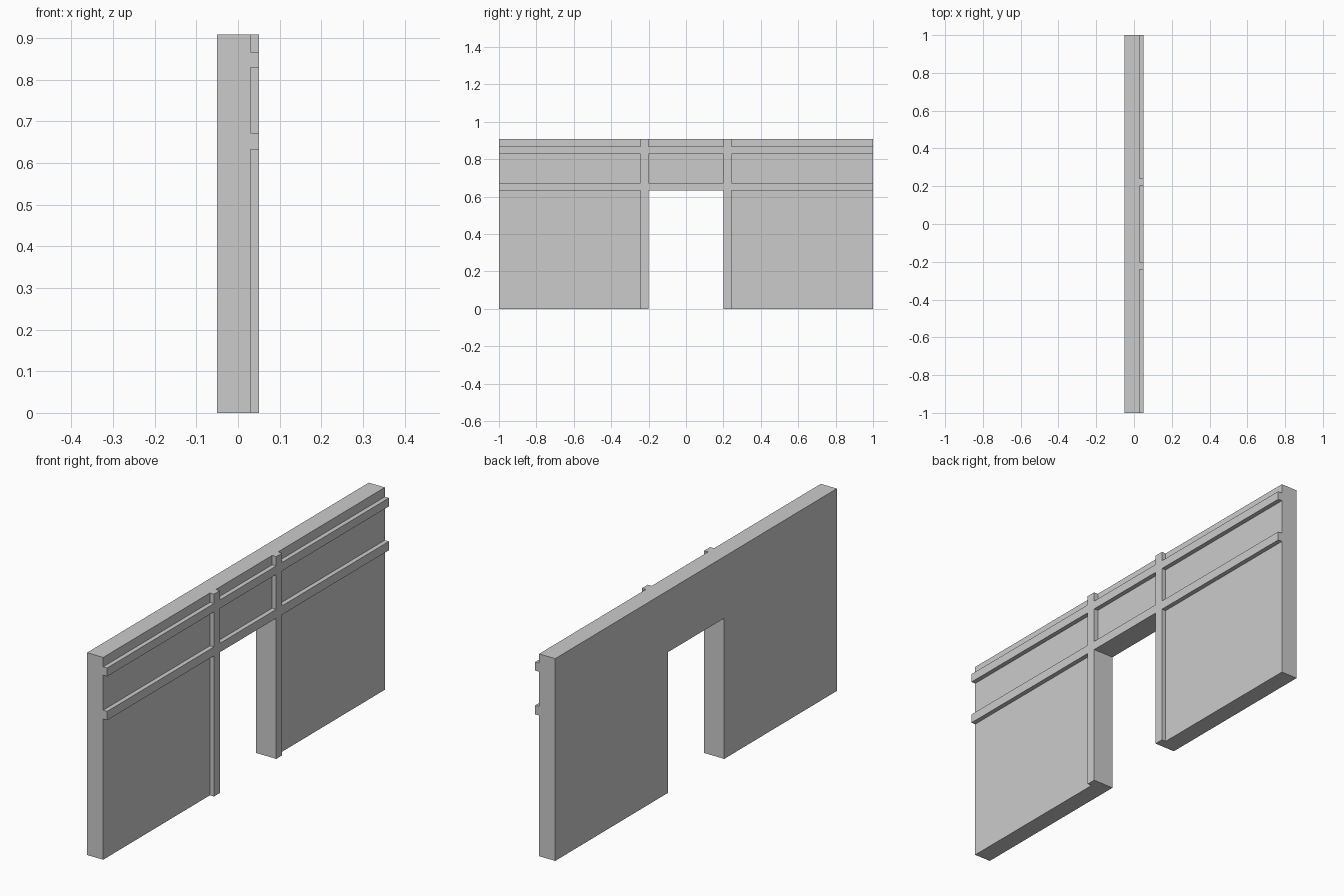
import bpy, bmesh

if "Cube" in bpy.data.objects:
    bpy.data.objects.remove(bpy.data.objects["Cube"])

BACK, FACE, TRIM = -0.05, 0.03, 0.05      # depth planes along x
HEIGHT, DOOR_H = 0.909, 0.632
DOOR_Y, POST_Y = 0.20, 0.242              # doorway edge, outer edge of door post


def extrude_profile(name, points, x0, x1):
    """Extrude a y/z outline from x0 to x1."""
    bm = bmesh.new()
    face = bm.faces.new([bm.verts.new((x0, y, z)) for y, z in points])
    out = bmesh.ops.extrude_face_region(bm, geom=[face])
    moved = [g for g in out["geom"] if isinstance(g, bmesh.types.BMVert)]
    bmesh.ops.translate(bm, verts=moved, vec=(x1 - x0, 0, 0))
    bmesh.ops.recalc_face_normals(bm, faces=bm.faces)
    mesh = bpy.data.meshes.new(name)
    bm.to_mesh(mesh)
    bm.free()
    obj = bpy.data.objects.new(name, mesh)
    bpy.context.collection.objects.link(obj)
    return obj


def trim_strip(name, y0, y1, z0, z1):
    outline = [(y0, z0), (y1, z0), (y1, z1), (y0, z1)]
    return extrude_profile(name, outline, FACE, TRIM)


# Wall slab with the doorway as part of its outline
half = [(DOOR_Y, DOOR_H), (DOOR_Y, 0), (1, 0), (1, HEIGHT)]
outline = half + [(-y, z) for y, z in reversed(half)]
extrude_profile("wall", outline, BACK, FACE)

# Full-height posts beside the doorway
for side, sign in (("left", -1), ("right", 1)):
    y0, y1 = sorted((sign * DOOR_Y, sign * POST_Y))
    trim_strip(f"door_post_{side}", y0, y1, 0, HEIGHT)

# Horizontal rails, running between and beyond the posts
spans = {"left": (-1, -POST_Y), "middle": (-DOOR_Y, DOOR_Y), "right": (POST_Y, 1)}
for level, z0, z1 in (("lower", DOOR_H, 0.672), ("upper", 0.829, 0.867)):
    for part, (y0, y1) in spans.items():
        trim_strip(f"{level}_rail_{part}", y0, y1, z0, z1)
